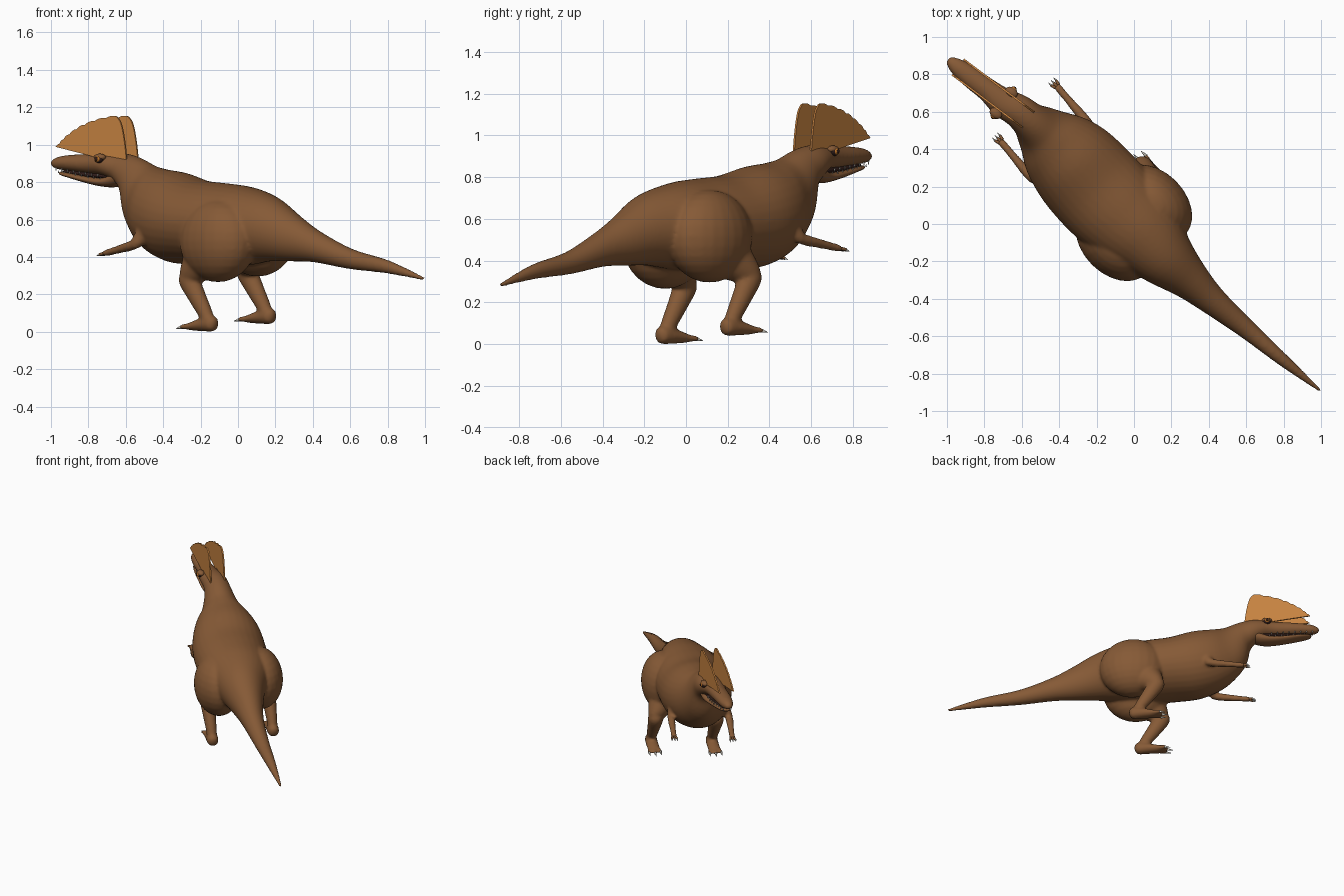
import bpy, bmesh, math
from mathutils import Vector, Matrix

cube = bpy.data.objects.get("Cube")
if cube:
    bpy.data.objects.remove(cube)


def material(name, rgb):
    m = bpy.data.materials.new(name)
    m.use_nodes = True
    m.diffuse_color = (*rgb, 1)
    m.node_tree.nodes["Principled BSDF"].inputs["Base Color"].default_value = (*rgb, 1)
    return m


SKIN = material("brown skin", (0.238, 0.102, 0.037))
CREST = material("orange crest", (0.58, 0.23, 0.053))
CLAW = material("pale claw", (0.66, 0.63, 0.56))
DARK = material("dark mouth", (0.03, 0.012, 0.01))
EYE = material("amber eye", (0.5, 0.17, 0.02))

FWD = Vector((-0.7071, 0.7071, 0))      # body direction
SIDE = Vector((0.7071, 0.7071, 0))      # toward the model's right
HEAD = Vector((-0.8, 0.6, 0))           # head turns slightly
HSIDE = Vector((0.6, 0.8, 0))
UP = Vector((0, 0, 1))
LEG_SHIFT = Vector((0.31, 0.31, 0.04))   # right foot against left foot
ARM_SHIFT = Vector((0.30, 0.295, 0.04))  # right hand against left hand


def finish(name, bm, mat):
    bmesh.ops.recalc_face_normals(bm, faces=bm.faces[:])
    me = bpy.data.meshes.new(name)
    bm.to_mesh(me)
    bm.free()
    me.materials.append(mat)
    ob = bpy.data.objects.new(name, me)
    bpy.context.collection.objects.link(ob)
    me.shade_smooth()
    return ob


def spline(rows, steps):
    """Catmull-Rom through rows of equal length."""
    out = []
    last = len(rows) - 1
    for i in range(last):
        a, b, c, d = (rows[min(max(k, 0), last)] for k in (i - 1, i, i + 1, i + 2))
        for s in range(steps):
            t = s / steps
            out.append([0.5 * (2 * q + (r - p) * t + (2 * p - 5 * q + 4 * r - w) * t * t
                               + (3 * q - p - 3 * r + w) * t ** 3)
                        for p, q, r, w in zip(a, b, c, d)])
    return out + [list(rows[-1])]


def tube(name, rows, mat, sides=20, steps=4, tilt=1.0):
    """Elliptical tube; each row is x, y, z, half width, half height."""
    bm = bmesh.new()
    pts = spline(rows, steps)
    centres = [Vector(p[:3]) for p in pts]
    rings = []
    for i, p in enumerate(pts):
        tan = centres[min(i + 1, len(pts) - 1)] - centres[max(i - 1, 0)]
        tan.z *= tilt
        tan.normalize()
        high = tan.cross(SIDE).normalized()
        wide = high.cross(tan)
        rings.append([bm.verts.new(centres[i] + wide * math.cos(a) * max(p[3], 0.001)
                                   + high * math.sin(a) * max(p[4], 0.001))
                      for a in (math.tau * k / sides for k in range(sides))])
    for r, q in zip(rings, rings[1:]):
        for k in range(sides):
            n = (k + 1) % sides
            bm.faces.new((r[k], r[n], q[n], q[k]))
    bm.faces.new(rings[0])
    bm.faces.new(rings[-1])
    return finish(name, bm, mat)


def ball(name, centre, radii, mat, axis=FWD):
    """Ellipsoid with radii along axis, sideways and up."""
    bm = bmesh.new()
    bmesh.ops.create_uvsphere(bm, u_segments=24, v_segments=14, radius=1)
    turn = Matrix.Rotation(math.atan2(axis.y, axis.x), 4, "Z")
    bm.transform(Matrix.Translation(centre) @ turn @ Matrix.Diagonal((*radii, 1)))
    return finish(name, bm, mat)


def spikes(name, items, mat):
    """Cones given as base, tip and radius."""
    bm = bmesh.new()
    for base, tip, r in items:
        d = tip - base
        place = Matrix.Translation((base + tip) / 2) @ d.to_track_quat("Z", "Y").to_matrix().to_4x4()
        bmesh.ops.create_cone(bm, cap_ends=True, segments=8, radius1=r, radius2=r * 0.1,
                              depth=d.length, matrix=place)
    return finish(name, bm, mat)


# Tail, torso, neck and upper head in one sweep
skin = [tube("body", [
    (0.998, -0.892, 0.282, 0.010, 0.010), (0.80, -0.73, 0.347, 0.034, 0.036),
    (0.60, -0.56, 0.39, 0.053, 0.055), (0.42, -0.41, 0.455, 0.078, 0.085),
    (0.30, -0.30, 0.50, 0.11, 0.125), (0.17, -0.18, 0.55, 0.165, 0.175),
    (0.05, -0.05, 0.565, 0.225, 0.21), (-0.08, 0.07, 0.575, 0.255, 0.22),
    (-0.20, 0.19, 0.585, 0.262, 0.225), (-0.32, 0.32, 0.61, 0.25, 0.243),
    (-0.42, 0.42, 0.647, 0.21, 0.225), (-0.495, 0.495, 0.712, 0.147, 0.185),
    (-0.56, 0.555, 0.82, 0.102, 0.118), (-0.62, 0.605, 0.87, 0.09, 0.085),
    (-0.70, 0.65, 0.893, 0.08, 0.062), (-0.78, 0.715, 0.898, 0.063, 0.054),
    (-0.88, 0.79, 0.902, 0.057, 0.045), (-0.95, 0.845, 0.902, 0.045, 0.036),
    (-0.985, 0.872, 0.90, 0.026, 0.022), (-0.998, 0.881, 0.90, 0.008, 0.008)],
    SKIN, sides=32, steps=5, tilt=0.4)]

claws = []
for side, sign in (("left", -1), ("right", 1)):
    leg = LEG_SHIFT * (sign > 0)
    arm = ARM_SHIFT * (sign > 0)

    # Haunch and thigh, ending in the bent knee
    hip = FWD * 0.005 + SIDE * (sign * 0.15 + 0.004) + UP * (0.502 + sign * 0.015)
    skin.append(ball(side + "_haunch", hip, (0.24, 0.168, 0.222), SKIN))
    thigh = hip + FWD * 0.05 - UP * 0.05
    knee = Vector((-0.265, 0.0, 0.295)) + leg
    skin.append(tube(side + "_thigh", [
        (*thigh, 0.12, 0.15), (*thigh.lerp(knee, 0.55), 0.09, 0.105),
        (*knee, 0.056, 0.06), (*(knee + FWD * 0.025 - UP * 0.02), 0.025, 0.03)], SKIN))

    # Shin, foot and three toes
    for part, rows in (
            ("_shin", [(-0.275, 0.005, 0.32, 0.03, 0.03), (-0.265, 0.0, 0.285, 0.054, 0.058),
                       (-0.22, -0.04, 0.19, 0.046, 0.051), (-0.175, -0.08, 0.10, 0.038, 0.041),
                       (-0.155, -0.10, 0.05, 0.035, 0.035)]),
            ("_foot", [(-0.118, -0.135, 0.043, 0.015, 0.018), (-0.135, -0.118, 0.044, 0.04, 0.043),
                       (-0.19, -0.06, 0.038, 0.044, 0.036), (-0.24, -0.01, 0.03, 0.044, 0.024),
                       (-0.265, 0.015, 0.027, 0.035, 0.014)])):
        skin.append(tube(side + part, [(*(Vector(r[:3]) + leg), *r[3:]) for r in rows], SKIN))
    for k in (-1, 0, 1):
        start = Vector((-0.235, -0.015, 0.03)) + SIDE * k * 0.025 + leg
        end = start + FWD * (0.065 if k else 0.08) + SIDE * k * 0.016 - UP * 0.005
        skin.append(tube(side + "_toe", [(*start, 0.019, 0.019), (*end, 0.014, 0.014)], SKIN, sides=10))
        claws.append((end - FWD * 0.01, end + FWD * 0.03 - UP * 0.008, 0.01))

    # Arms: shoulder to elbow, then a long forearm with three fingers
    shoulder = FWD * 0.49 + SIDE * sign * 0.16 + UP * (0.595 + 0.02 * sign)
    elbow = Vector((-0.552, 0.252, 0.465)) + arm
    wrist = Vector((-0.715, 0.445, 0.418)) + arm
    skin.append(tube(side + "_upper_arm", [
        (*shoulder, 0.05, 0.06), (*shoulder.lerp(elbow, 0.55), 0.036, 0.046),
        (*elbow, 0.028, 0.03), (*(elbow + FWD * 0.01 - UP * 0.015), 0.012, 0.014)], SKIN))
    skin.append(tube(side + "_forearm", [
        (*(elbow - FWD * 0.015 + UP * 0.005), 0.02, 0.02), (*elbow.lerp(wrist, 0.12), 0.028, 0.027),
        (*elbow.lerp(wrist, 0.6), 0.022, 0.022), (*wrist, 0.022, 0.018)], SKIN))
    for k in (-1, 0, 1):
        start = wrist - FWD * 0.005 + SIDE * k * 0.012
        end = start + FWD * 0.025 + SIDE * k * 0.007 - UP * 0.005
        tube(side + "_finger", [(*start, 0.009, 0.009), (*end, 0.007, 0.007)], SKIN, sides=8)
        claws.append((end - FWD * 0.004, end + FWD * 0.022 - UP * 0.008, 0.007))
spikes("claws", claws, CLAW)

# Fuse the skin parts into one smooth surface
bpy.ops.object.select_all(action="DESELECT")
for ob in skin:
    ob.select_set(True)
body = skin[0]
bpy.context.view_layer.objects.active = body
bpy.ops.object.join()
remesh = body.modifiers.new("fuse", "REMESH")
remesh.mode = "VOXEL"
remesh.voxel_size = 0.01
remesh.use_smooth_shade = True
relax = body.modifiers.new("relax", "SMOOTH")
relax.factor = 0.5
relax.iterations = 9

# Lower jaw and dark mouth lining
tube("lower_jaw", [
    (-0.60, 0.59, 0.84, 0.07, 0.05), (-0.66, 0.632, 0.808, 0.066, 0.036),
    (-0.72, 0.672, 0.801, 0.058, 0.025), (-0.80, 0.73, 0.815, 0.051, 0.021),
    (-0.88, 0.79, 0.834, 0.046, 0.016), (-0.935, 0.832, 0.846, 0.032, 0.011),
    (-0.95, 0.843, 0.85, 0.012, 0.005)], SKIN)
tube("mouth_lining", [
    (-0.66, 0.632, 0.83, 0.05, 0.016), (-0.80, 0.73, 0.84, 0.037, 0.016),
    (-0.92, 0.82, 0.858, 0.024, 0.012)], DARK)

# Teeth along both jaws
teeth = []
for i in range(8):
    t = i / 7
    mid = Vector((-0.72, 0.672, 0.842)).lerp(Vector((-0.955, 0.85, 0.877)), t)
    for sign in (-1, 1):
        p = mid + HSIDE * sign * (0.05 - 0.02 * t * t)
        teeth.append((p, p - UP * 0.02, 0.0042))
        q = p - HSIDE * sign * 0.005 - UP * 0.028 - HEAD * 0.012
        teeth.append((q, q + UP * 0.015, 0.0035))
spikes("teeth", teeth, CLAW)

# Twin fan crests with scalloped rims
rim = spline([(0.0, 0.90), (0.012, 1.0), (0.032, 1.095), (0.055, 1.138), (0.09, 1.154), (0.19, 1.138),
              (0.28, 1.112), (0.35, 1.08), (0.41, 1.043), (0.45, 1.01), (0.474, 0.988)], 4)
root = Vector((-0.5625, 0.555, 0))
for name, sign in (("left_crest", -1), ("right_crest", 1)):
    outline = [(u, z - (0.006 if 16 < i < 38 and i % 3 == 0 else 0)) for i, (u, z) in enumerate(rim)]
    outline += [(0.30, 0.953), (0.15, 0.92)]
    bm = bmesh.new()
    base = root + HSIDE * sign * 0.046
    face = bm.faces.new([bm.verts.new(base + HEAD * u + UP * z) for u, z in outline])
    grown = bmesh.ops.extrude_face_region(bm, geom=[face])
    bmesh.ops.translate(bm, vec=HSIDE * sign * 0.01,
                        verts=[v for v in grown["geom"] if isinstance(v, bmesh.types.BMVert)])
    finish(name, bm, CREST).data.shade_flat()

# Eyes under heavy brows
for name, sign in (("left", -1), ("right", 1)):
    c = Vector((-0.697, 0.648, 0.924)) + HSIDE * sign * 0.074
    ball(name + "_brow", c + UP * 0.009 - HSIDE * sign * 0.004, (0.036, 0.026, 0.019), SKIN, HEAD)
    ball(name + "_eye_socket", c + HSIDE * sign * 0.003, (0.027, 0.022, 0.022), DARK, HEAD)
    ball(name + "_eye", c + HSIDE * sign * 0.012, (0.019, 0.018, 0.017), EYE, HEAD)
    ball(name + "_pupil", c + HSIDE * sign * 0.027, (0.009, 0.005, 0.01), DARK, HEAD)
